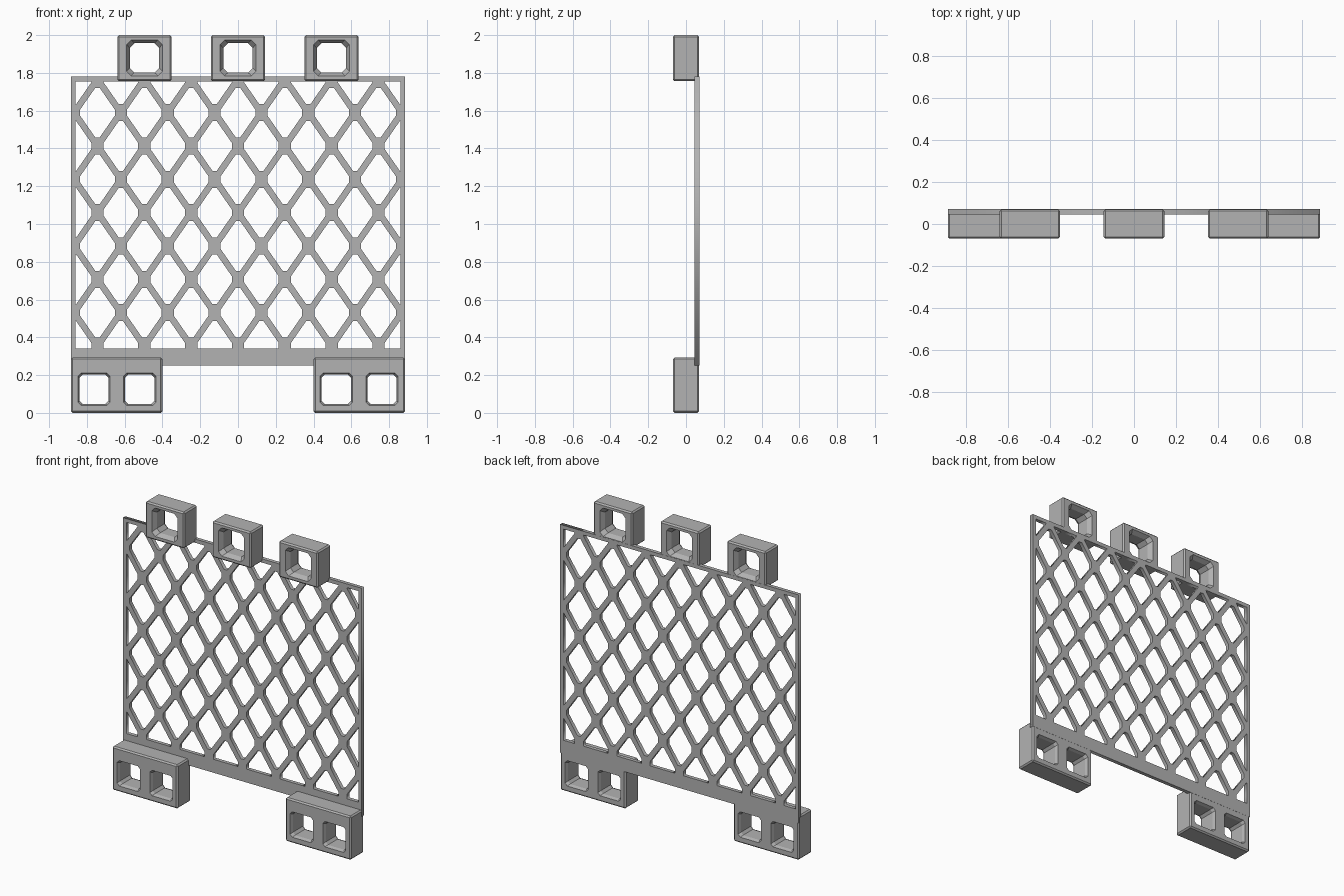
import bpy, bmesh

cube = bpy.data.objects.get("Cube")
if cube:
    bpy.data.objects.remove(cube, do_unlink=True)

grey = bpy.data.materials.new("plain grey")
grey.use_nodes = True
colour = (0.45, 0.45, 0.45, 1)
grey.diffuse_color = colour
grey.node_tree.nodes["Principled BSDF"].inputs["Base Color"].default_value = colour


def add_object(name, mesh):
    obj = bpy.data.objects.new(name, mesh)
    bpy.context.collection.objects.link(obj)
    return obj


def evaluated_mesh(obj):
    # Bake modifiers or curve fill into a plain mesh
    deps = bpy.context.evaluated_depsgraph_get()
    return bpy.data.meshes.new_from_object(obj.evaluated_get(deps))


def finish(name, source):
    mesh = evaluated_mesh(source)
    bpy.data.objects.remove(source, do_unlink=True)
    mesh.materials.clear()
    mesh.materials.append(grey)
    return add_object(name, mesh)


def clip(points, axis, limit, sign):
    # Keep the part of a polygon on one side of an axis-aligned line
    kept = []
    for p, q in zip(points, points[1:] + points[:1]):
        dp, dq = sign * (limit - p[axis]), sign * (limit - q[axis])
        if dp >= 0:
            kept.append(p)
        if dp * dq < 0:
            t = dp / (dp - dq)
            kept.append(tuple(a + (b - a) * t for a, b in zip(p, q)))
    return kept


# Lattice panel: a flat outline with diamond openings
HALF_W, Z_LOW, Z_HIGH = 0.885, 0.25, 1.78
IN_W, IN_LOW, IN_HIGH = 0.86, 0.34, 1.755
STEP_X, STEP_Z, MID_Z = 0.124, 0.1765, 1.06


def rectangle(w, low, high):
    return [(-w, low), (w, low), (w, high), (-w, high)]


def diamond(cx, cz, a=0.103, b=0.148, cut=0.11):
    # Diamond with slightly blunted corners
    tips = [(a, 0), (0, b), (-a, 0), (0, -b)]
    points = []
    for i, (x, z) in enumerate(tips):
        for nx, nz in (tips[i - 1], tips[(i + 1) % 4]):
            points.append((cx + x + (nx - x) * cut, cz + z + (nz - z) * cut))
    return points


loops = [rectangle(HALF_W, Z_LOW, Z_HIGH)]
for col in range(-7, 8):
    for row in range(-4, 5):
        if (col + row) % 2:
            hole = diamond(col * STEP_X, MID_Z + row * STEP_Z)
            for axis, limit, sign in ((0, IN_W, 1), (0, -IN_W, -1),
                                      (1, IN_HIGH, 1), (1, IN_LOW, -1)):
                hole = clip(hole, axis, limit, sign)
            loops.append(hole)

curve = bpy.data.curves.new("panel_outline", "CURVE")
curve.dimensions = "2D"
curve.fill_mode = "BOTH"
curve.extrude = 0.0125
for loop in loops:
    spline = curve.splines.new("POLY")
    spline.points.add(len(loop) - 1)
    for point, (x, z) in zip(spline.points, loop):
        point.co = (x, z, 0, 1)
    spline.use_cyclic_u = True
panel = finish("lattice_panel", add_object("panel_outline", curve))
for v in panel.data.vertices:
    x, z, depth = v.co
    v.co = (x, 0.0585 - depth, z)


# Blocks: chamfered boxes with flared square openings
def hole_cutter(cx, cz, wide, narrow, corner, depth):
    bm = bmesh.new()
    rings = []
    for y, r in ((-0.08, wide), (-0.07, wide), (-0.07 + depth, narrow),
                 (0.07 - depth, narrow), (0.07, wide), (0.08, wide)):
        k = r - corner
        outline = [(r, -k), (r, k), (k, r), (-k, r), (-r, k), (-r, -k), (-k, -r), (k, -r)]
        rings.append([bm.verts.new((cx + x, y, cz + z)) for x, z in outline])
    for lower, upper in zip(rings, rings[1:]):
        for i in range(8):
            j = (i + 1) % 8
            bm.faces.new((lower[i], lower[j], upper[j], upper[i]))
    bm.faces.new(rings[0])
    bm.faces.new(rings[-1])
    bmesh.ops.recalc_face_normals(bm, faces=bm.faces)
    mesh = bpy.data.meshes.new("cutter")
    bm.to_mesh(mesh)
    bm.free()
    cutter = add_object("opening_cutter", mesh)
    cutter.hide_render = True
    return cutter


def block(name, x0, x1, z0, z1, holes, shape):
    bm = bmesh.new()
    bmesh.ops.create_cube(bm, size=1)
    for v in bm.verts:
        v.co = ((x0 + x1) / 2 + v.co.x * (x1 - x0), v.co.y * 0.14,
                (z0 + z1) / 2 + v.co.z * (z1 - z0))
    bmesh.ops.bevel(bm, geom=bm.edges[:], offset=0.009, segments=1, affect="EDGES")
    mesh = bpy.data.meshes.new(name)
    bm.to_mesh(mesh)
    bm.free()
    body = add_object(name + "_body", mesh)
    cutters = [hole_cutter(x, z, *shape) for x, z in holes]
    for cutter in cutters:
        mod = body.modifiers.new("opening", "BOOLEAN")
        mod.operation = "DIFFERENCE"
        mod.solver = "EXACT"
        mod.object = cutter
    finish(name, body)
    for cutter in cutters:
        bpy.data.objects.remove(cutter, do_unlink=True)


# Three hinge loops along the top
for name, cx in (("right", -0.495), ("middle", 0), ("left", 0.495)):
    block(name + "_top_loop", cx - 0.144, cx + 0.144, 1.757, 2.0,
          [(cx, 1.879)], (0.095, 0.078, 0.024, 0.03))

# Two double-holed feet at the bottom corners
for name, s in (("right", -1), ("left", 1)):
    ends = sorted((s * 0.885, s * 0.4))
    block(name + "_foot", *ends, 0, 0.293,
          [(s * 0.763, 0.125), (s * 0.52, 0.125)], (0.085, 0.077, 0.016, 0.02))
